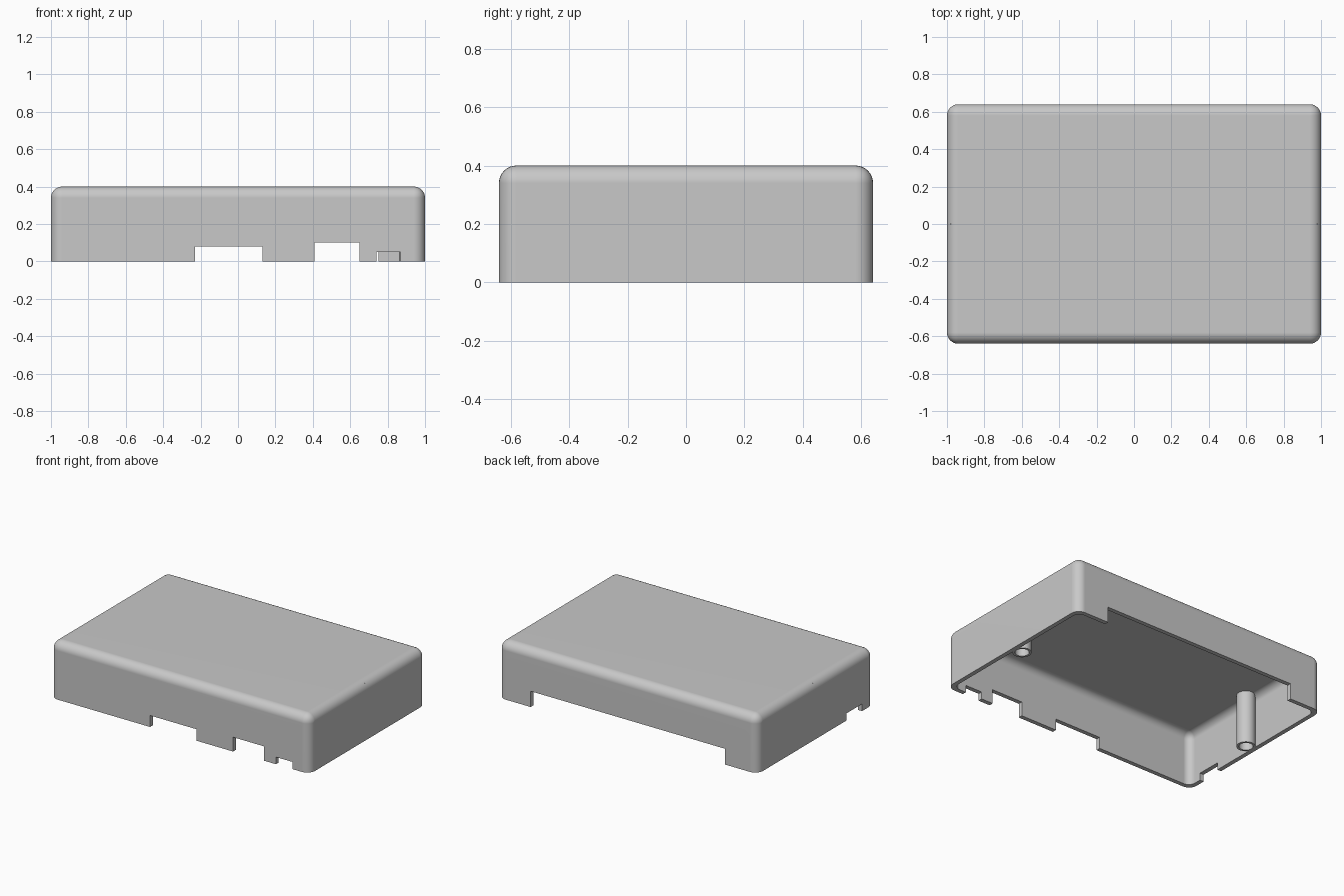
import bpy
import bmesh
from math import radians
from mathutils import Matrix, Vector

start_cube = bpy.data.objects.get("Cube")
if start_cube:
    bpy.data.objects.remove(start_cube, do_unlink=True)

HALF_X, HALF_Y, HEIGHT = 1.0, 0.64, 0.40
WALL, RADIUS = 0.03, 0.06

# Single plastic colour
grey = bpy.data.materials.new("grey_plastic")
grey.use_nodes = True
grey.diffuse_color = (0.58, 0.58, 0.58, 1)
grey.node_tree.nodes["Principled BSDF"].inputs["Base Color"].default_value = grey.diffuse_color


def make_object(name, bm):
    mesh = bpy.data.meshes.new(name)
    bmesh.ops.recalc_face_normals(bm, faces=bm.faces)
    bm.to_mesh(mesh)
    bm.free()
    mesh.materials.append(grey)
    obj = bpy.data.objects.new(name, mesh)
    bpy.context.collection.objects.link(obj)
    return obj


def box(name, low, high, radius=0.0):
    """Box between two corners; a radius rounds all but the bottom edges."""
    low, high = Vector(low), Vector(high)
    bm = bmesh.new()
    bmesh.ops.create_cube(bm, size=1)
    bmesh.ops.scale(bm, vec=high - low, verts=bm.verts)
    bmesh.ops.translate(bm, vec=(low + high) / 2, verts=bm.verts)
    if radius:
        edges = [e for e in bm.edges if max(v.co.z for v in e.verts) > high.z - 1e-4]
        bmesh.ops.bevel(bm, geom=edges, offset=radius, segments=8, profile=0.5, affect='EDGES')
    return make_object(name, bm)


def cylinder(name, x, radius, bottom, top):
    bm = bmesh.new()
    bmesh.ops.create_cone(bm, cap_ends=True, segments=40, radius1=radius, radius2=radius,
                          depth=top - bottom,
                          matrix=Matrix.Translation((x, 0, (top + bottom) / 2)))
    return make_object(name, bm)


def activate(obj):
    bpy.ops.object.select_all(action='DESELECT')
    obj.select_set(True)
    bpy.context.view_layer.objects.active = obj


def cut(obj, cutter):
    mod = obj.modifiers.new("cut", 'BOOLEAN')
    mod.operation, mod.solver, mod.object = 'DIFFERENCE', 'EXACT', cutter
    activate(obj)
    bpy.ops.object.modifier_apply(modifier=mod.name)
    bpy.data.objects.remove(cutter, do_unlink=True)


def smooth(obj):
    activate(obj)
    bpy.ops.object.shade_smooth_by_angle(angle=radians(30))
    mod = obj.modifiers.new("even_shading", 'WEIGHTED_NORMAL')
    mod.keep_sharp = True


# Hollow cover, open underneath
cover = box("cover_shell", (-HALF_X, -HALF_Y, 0), (HALF_X, HALF_Y, HEIGHT), RADIUS)
cut(cover, box("cavity", (WALL - HALF_X, WALL - HALF_Y, -0.1),
               (HALF_X - WALL, HALF_Y - WALL, HEIGHT - WALL), 0.05))

# Front port openings: left edge, right edge, height
for x0, x1, top in ((-0.23, 0.13, 0.08), (0.41, 0.65, 0.10), (0.74, 0.87, 0.05)):
    cut(cover, box("front_port", (x0, -0.7, -0.1), (x1, -0.56, top)))

# Wide back opening and small side opening
cut(cover, box("back_port", (-0.75, 0.56, -0.1), (0.75, 0.7, 0.11)))
cut(cover, box("side_port", (-1.1, -0.51, -0.1), (-0.92, -0.34, 0.05)))
smooth(cover)

# Hollow screw posts at both ends
for side, x in (("right", -0.92), ("left", 0.92)):
    post = cylinder(side + "_screw_post", x, 0.06, 0, HEIGHT - WALL / 2)
    cut(post, cylinder("screw_hole", x, 0.045, -0.1, 0.3))
    smooth(post)
